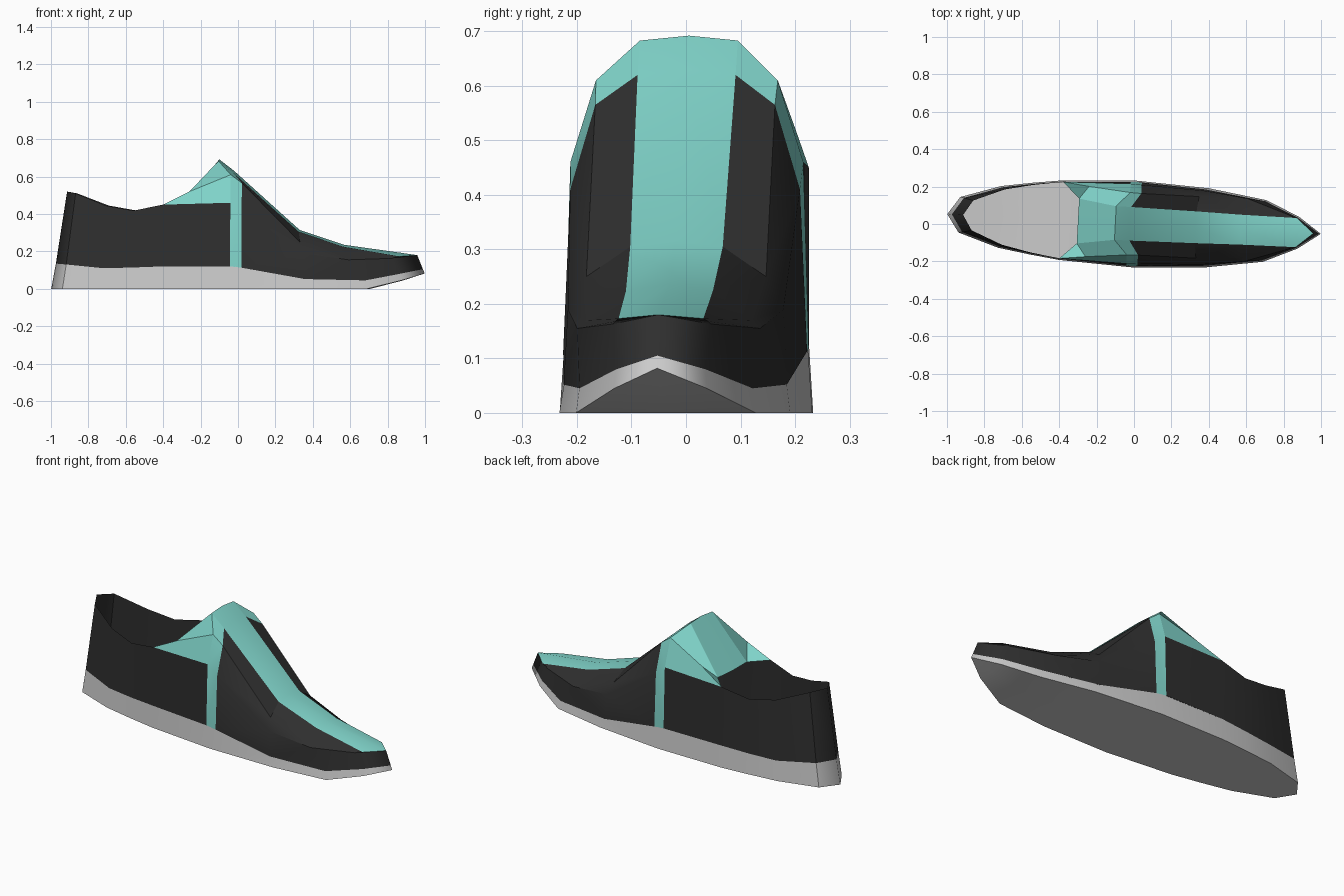
import bpy, bmesh, math
from mathutils import Vector


def material(name, rgb):
    m = bpy.data.materials.new(name)
    m.diffuse_color = (*rgb, 1)
    return m


BLACK = material("black_fabric", (0.028, 0.028, 0.028))
TEAL = material("teal_fabric", (0.22, 0.67, 0.6))


def loft(name, sections, mat=None, out=(0, 1, 0.5)):
    """Skin half cross-sections (y >= 0) and mirror them across the shoe axis."""
    bm = bmesh.new()
    rows = [[bm.verts.new(p) for p in s] for s in sections]
    for a, b in zip(rows, rows[1:]):
        for i in range(len(a) - 1):
            bm.faces.new((a[i], a[i + 1], b[i + 1], b[i]))
    bmesh.ops.remove_doubles(bm, verts=bm.verts[:], dist=0.0005)
    bmesh.ops.recalc_face_normals(bm, faces=bm.faces[:])
    if sum((f.normal * f.calc_area()).dot(Vector(out)) for f in bm.faces) < 0:
        bmesh.ops.reverse_faces(bm, faces=bm.faces[:])
    me = bpy.data.meshes.new(name)
    bm.to_mesh(me)
    bm.free()
    ob = bpy.data.objects.new(name, me)
    bpy.context.collection.objects.link(ob)
    if mat:
        me.materials.append(mat)
    mod = ob.modifiers.new("mirror", 'MIRROR')
    mod.use_axis = (False, True, False)
    mod.merge_threshold = 0.0005
    ob.rotation_euler.z = -0.053          # shoe axis is slightly turned
    bpy.ops.object.select_all(action='DESELECT')
    ob.select_set(True)
    bpy.context.view_layer.objects.active = ob
    bpy.ops.object.shade_smooth_by_angle(angle=math.radians(25))
    return ob


# Sole: x at bottom, x at top, half width, bottom z, top z
sole = [(-1, -0.975, 0.0, 0, 0.135), (-0.935, -0.915, 0.095, 0, 0.13),
        (-0.72, -0.71, 0.165, 0, 0.11), (-0.55, -0.55, 0.192, 0, 0.114),
        (-0.39, -0.39, 0.213, 0, 0.12), (0, 0, 0.232, 0, 0.12),
        (0.39, 0.37, 0.212, 0, 0.052), (0.7, 0.69, 0.165, 0, 0.045),
        (0.88, 0.87, 0.085, 0.045, 0.08), (1, 0.99, 0.0, 0.082, 0.105)]
loft("sole", [[(xb, 0, zb), (xb, w, zb), (xt, w * 0.965, zt), (xt, 0, zt)]
              for xb, xt, w, zb, zt in sole], out=(0, 1, 0))

# Heel and side wall: sole line up to the collar rim
rim = [(-0.915, 0, 0.52), (-0.865, 0.08, 0.51), (-0.7, 0.148, 0.445),
       (-0.55, 0.18, 0.418), (-0.39, 0.205, 0.45)]
wall = [[(s[1], s[2] * 0.965, s[4]), r] for s, r in zip(sole, rim)]
wall.append([(-0.03, 0.224, 0.12), (-0.03, 0.214, 0.46)])
loft("heel_wall", wall, BLACK)

# Narrow band running up each side to the throat
loft("side_band",
     [[(-0.03, 0.224, 0.12), (-0.03, 0.214, 0.46), (-0.03, 0.167, 0.61), (-0.1, 0.09, 0.683)],
      [(0.03, 0.224, 0.113), (0.03, 0.211, 0.41), (0.03, 0.165, 0.565), (-0.02, 0.09, 0.62)]],
     TEAL)

# Vamp panels wrapping round to the toe tip
loft("vamp",
     [[(0.03, 0.224, 0.113), (0.03, 0.211, 0.41), (0.03, 0.165, 0.565), (-0.02, 0.09, 0.62)],
      [(0.37, 0.205, 0.052), (0.36, 0.198, 0.19), (0.34, 0.165, 0.25), (0.33, 0.085, 0.305)],
      [(0.69, 0.159, 0.045), (0.6, 0.168, 0.155), (0.58, 0.15, 0.17), (0.57, 0.08, 0.225)],
      [(0.87, 0.082, 0.08), (0.83, 0.09, 0.163), (0.84, 0.085, 0.168), (0.87, 0.078, 0.173)],
      [(0.99, 0, 0.105), (0.96, 0, 0.18), (0.96, 0, 0.18), (0.96, 0, 0.18)]],
     BLACK)

# Centre strip from throat to toe
loft("centre_strip",
     [[(-0.1, 0, 0.692), (-0.1, 0.09, 0.683)], [(-0.02, 0, 0.63), (-0.02, 0.09, 0.62)],
      [(0.33, 0, 0.315), (0.33, 0.085, 0.305)], [(0.57, 0, 0.235), (0.57, 0.08, 0.225)],
      [(0.87, 0, 0.193), (0.87, 0.078, 0.173)], [(0.96, 0, 0.18), (0.96, 0, 0.18)]],
     TEAL, (0, 0, 1))

# Throat: tongue sloping down into the opening, and the collar flaps beside it
loft("tongue",
     [[(-0.1, 0, 0.692), (-0.1, 0.09, 0.683), (-0.03, 0.167, 0.61)],
      [(-0.3, 0, 0.44), (-0.3, 0.12, 0.445), (-0.25, 0.188, 0.52)]],
     TEAL, (0, 0, 1))
loft("collar_flap",
     [[(-0.03, 0.167, 0.61), (-0.03, 0.214, 0.46)],
      [(-0.25, 0.188, 0.52), (-0.39, 0.205, 0.45)],
      [(-0.3, 0.12, 0.445), (-0.39, 0.205, 0.45)]],
     TEAL)
